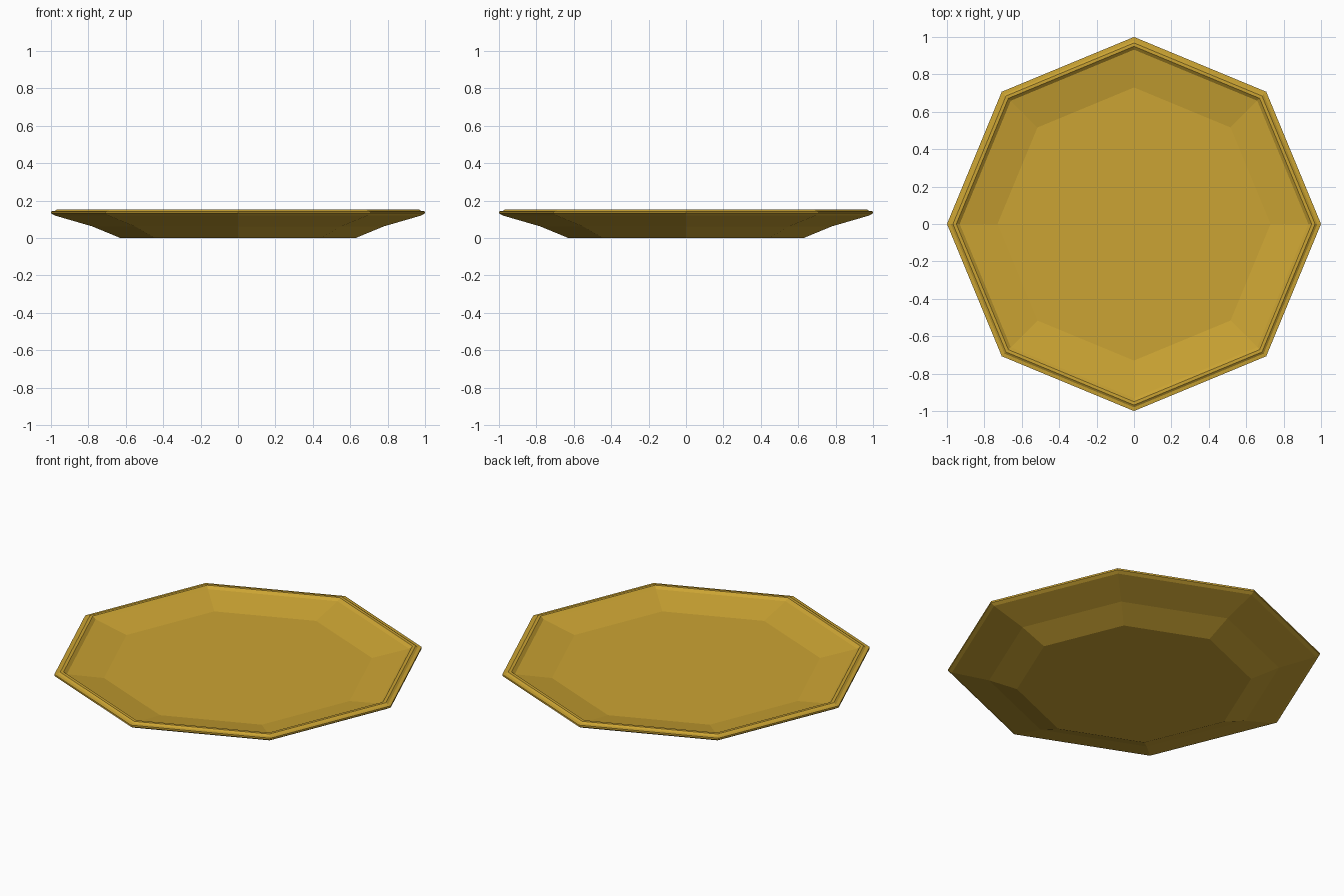
import bpy, bmesh, math

if "Cube" in bpy.data.objects:
    bpy.data.objects.remove(bpy.data.objects["Cube"])

SIDES = 8

# one flat gold colour
gold = bpy.data.materials.new("gold")
gold.diffuse_color = (0.60, 0.37, 0.033, 1.0)
gold.use_nodes = True
gold.node_tree.nodes["Principled BSDF"].inputs["Base Color"].default_value = gold.diffuse_color

# half profile (corner radius, height): from the underside out, over the rim and into the dish
profile = [
    (0.63, 0.0),    # foot
    (0.78, 0.062),  # steep lower wall
    (0.98, 0.12),   # flared underside
    (1.0, 0.132),   # outer lip
    (1.0, 0.142),
    (0.98, 0.144),  # narrow ledge
    (0.968, 0.152), # raised bead
    (0.95, 0.152),
    (0.932, 0.137), # inside of the bead
    (0.73, 0.098),  # shallow inner slope
]

bm = bmesh.new()
rings = []
for r, z in profile:
    rings.append([bm.verts.new((r * math.cos(math.tau * i / SIDES),
                                r * math.sin(math.tau * i / SIDES), z))
                  for i in range(SIDES)])
for low, high in zip(rings, rings[1:]):
    for i in range(SIDES):
        j = (i + 1) % SIDES
        bm.faces.new((low[i], low[j], high[j], high[i]))

# flat base and dish floor
bm.faces.new(list(reversed(rings[0])))
bm.faces.new(rings[-1])
bmesh.ops.recalc_face_normals(bm, faces=bm.faces)

mesh = bpy.data.meshes.new("plate")
bm.to_mesh(mesh)
bm.free()
mesh.materials.append(gold)
plate = bpy.data.objects.new("plate", mesh)
bpy.context.collection.objects.link(plate)
